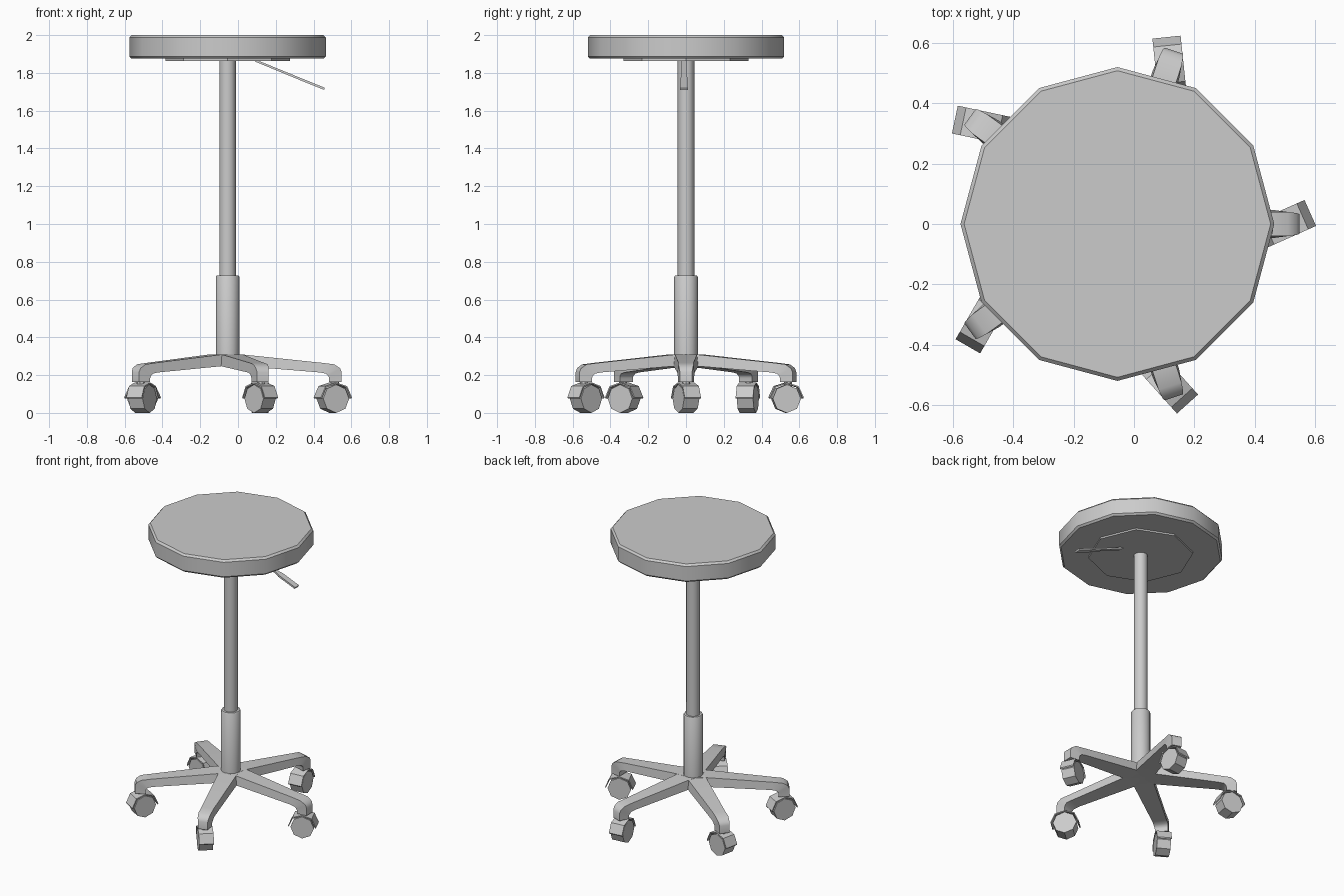
import bpy, bmesh, math
from mathutils import Matrix, Vector

if "Cube" in bpy.data.objects:
    bpy.data.objects.remove(bpy.data.objects["Cube"])

CX = -0.055  # axis of the column
LEGS = [math.radians(72 * i) for i in range(5)]


def finish(name, bm, smooth=40):
    bmesh.ops.recalc_face_normals(bm, faces=bm.faces)
    me = bpy.data.meshes.new(name)
    bm.to_mesh(me)
    bm.free()
    ob = bpy.data.objects.new(name, me)
    bpy.context.collection.objects.link(ob)
    if smooth:
        me.shade_smooth()
        me.set_sharp_from_angle(angle=math.radians(smooth))
    return ob


def lathe(name, profile, sides, smooth=40):
    """Closed solid of revolution from (radius, z) points, bottom to top."""
    bm = bmesh.new()
    rings = []
    for r, z in profile:
        rings.append([bm.verts.new((CX + r * math.cos(2 * math.pi * i / sides),
                                    r * math.sin(2 * math.pi * i / sides), z))
                      for i in range(sides)])
    for a, b in zip(rings, rings[1:]):
        for i in range(sides):
            j = (i + 1) % sides
            bm.faces.new((a[i], a[j], b[j], b[i]))
    bm.faces.new(rings[0])
    bm.faces.new(rings[-1])
    return finish(name, bm, smooth)


def loft(name, sections, matrix=Matrix(), smooth=40):
    """Skin through sections of (top x, top z, top half width, bottom x, bottom z, bottom half width)."""
    bm = bmesh.new()
    rings = []
    for tx, tz, tw, bx, bz, bw in sections:
        pts = ((tx, -tw, tz), (tx, tw, tz), (bx, bw, bz), (bx, -bw, bz))
        rings.append([bm.verts.new(matrix @ Vector(p)) for p in pts])
    for a, b in zip(rings, rings[1:]):
        for i in range(4):
            j = (i + 1) % 4
            bm.faces.new((a[i], a[j], b[j], b[i]))
    bm.faces.new(rings[0])
    bm.faces.new(rings[-1])
    return finish(name, bm, smooth)


# Seat cushion and the plate under it
lathe("seat", [(0.508, 1.875), (0.52, 1.887), (0.52, 1.987), (0.508, 2.0)], 12)
lathe("seat_plate", [(0.33, 1.864), (0.33, 1.88)], 8)

# Telescopic column
lathe("column_tube", [(0.044, 0.70), (0.044, 1.88)], 12)
lathe("column_sleeve", [(0.0625, 0.27), (0.0625, 0.72), (0.058, 0.727)], 12)

# Height lever with a wider grip
loft("height_lever", [
    (0.09, 1.872, 0.013, 0.09, 1.860, 0.013),
    (0.31, 1.782, 0.013, 0.308, 1.770, 0.013),
    (0.335, 1.772, 0.021, 0.331, 1.760, 0.021),
    (0.46, 1.721, 0.021, 0.456, 1.710, 0.021),
], Matrix.Translation((0, -0.01, 0)))

# Five legs that bend down at the end
leg_sections = [
    (0.000, 0.310, 0.060, 0.000, 0.248, 0.065),
    (0.090, 0.308, 0.058, 0.090, 0.247, 0.065),
    (0.500, 0.265, 0.040, 0.490, 0.214, 0.046),
    (0.565, 0.257, 0.040, 0.520, 0.208, 0.046),
    (0.595, 0.237, 0.036, 0.533, 0.196, 0.044),
    (0.604, 0.215, 0.032, 0.537, 0.185, 0.042),
    (0.604, 0.163, 0.032, 0.537, 0.163, 0.042),
]
# Outline of the curved wheel cover
hood = [(-0.09, 0.082), (-0.062, 0.142), (0, 0.161), (0.062, 0.142), (0.09, 0.082)]

for n, ang in enumerate(LEGS, 1):
    turn = Matrix.Translation((CX, 0, 0)) @ Matrix.Rotation(ang, 4, 'Z')
    loft(f"leg_{n}", leg_sections, turn)

    caster = turn @ Matrix.Translation((0.557, 0, 0)) @ Matrix.Rotation(math.radians(24), 4, 'Z')

    # Caster wheel
    bm = bmesh.new()
    bmesh.ops.create_cone(bm, cap_ends=True, segments=8, radius1=0.075, radius2=0.075, depth=0.088,
                          matrix=caster @ Matrix.Translation((0, 0, 0.075))
                          @ Matrix.Rotation(math.pi / 2, 4, 'X'))
    finish(f"wheel_{n}", bm, 0)

    # Caster cover
    loft(f"wheel_cover_{n}", [(x, z, 0.047, x * 0.95, z - 0.007, 0.047) for x, z in hood],
         caster, 30)

    # Pin joining leg and cover
    bm = bmesh.new()
    bmesh.ops.create_cone(bm, cap_ends=True, segments=8, radius1=0.022, radius2=0.022, depth=0.06,
                          matrix=turn @ Matrix.Translation((0.568, 0, 0.16)))
    finish(f"caster_pin_{n}", bm)
